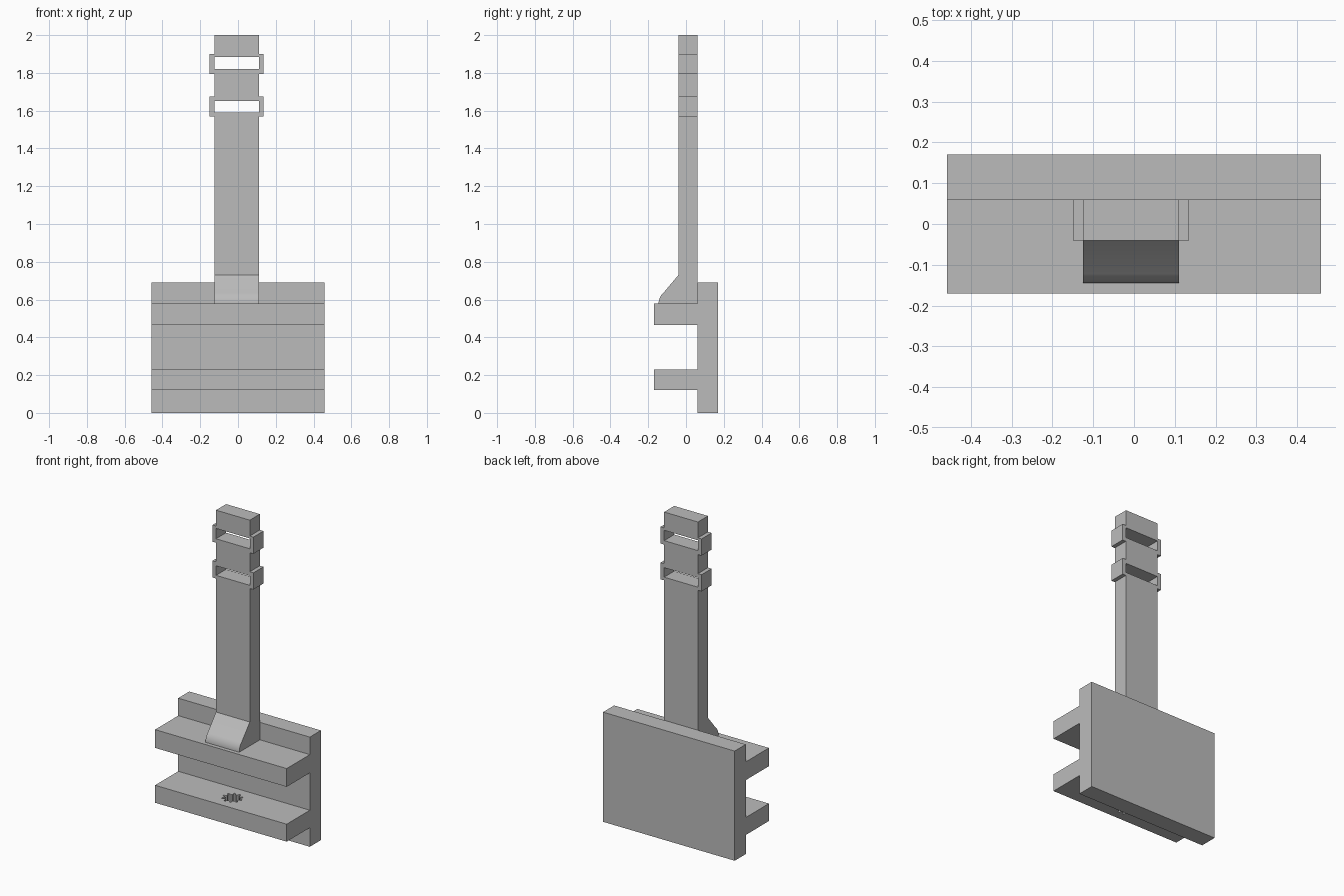
import bpy, bmesh, math
from mathutils import Vector

cube = bpy.data.objects.get("Cube")
if cube:
    bpy.data.objects.remove(cube, do_unlink=True)

grey = bpy.data.materials.new("plain_grey")
grey.use_nodes = True
grey.diffuse_color = (0.5, 0.5, 0.5, 1)
grey.node_tree.nodes["Principled BSDF"].inputs["Base Color"].default_value = (0.5, 0.5, 0.5, 1)


def prism(name, outline, axis, start, end):
    """Extrude a flat outline along x, y or z."""
    place = {"x": lambda a, b: (start, a, b),
             "y": lambda a, b: (a, start, b),
             "z": lambda a, b: (a, b, start)}[axis]
    shift = Vector([(end - start) * (axis == k) for k in "xyz"])
    bm = bmesh.new()
    face = bm.faces.new([bm.verts.new(place(a, b)) for a, b in outline])
    grown = bmesh.ops.extrude_face_region(bm, geom=[face])["geom"]
    verts = [g for g in grown if isinstance(g, bmesh.types.BMVert)]
    bmesh.ops.translate(bm, verts=verts, vec=shift)
    bmesh.ops.recalc_face_normals(bm, faces=bm.faces)
    mesh = bpy.data.meshes.new(name)
    bm.to_mesh(mesh)
    bm.free()
    mesh.materials.append(grey)
    obj = bpy.data.objects.new(name, mesh)
    bpy.context.collection.objects.link(obj)
    return obj


def activate(obj):
    bpy.ops.object.select_all(action="DESELECT")
    obj.select_set(True)
    bpy.context.view_layer.objects.active = obj


def cut(obj, cutter):
    """Subtract the cutter, then remove it."""
    cutter.hide_render = True
    mod = obj.modifiers.new("cut", "BOOLEAN")
    mod.operation = "DIFFERENCE"
    mod.solver = "EXACT"
    mod.object = cutter
    activate(obj)
    bpy.ops.object.modifier_apply(modifier=mod.name)
    bpy.data.objects.remove(cutter, do_unlink=True)


# Back plate with two forward shelves, one side profile
back, inner, front = 0.17, 0.06, -0.17
profile = [(back, 0), (back, 0.69), (inner, 0.69)]
for top, bottom in ((0.58, 0.465), (0.23, 0.12)):
    profile += [(inner, top), (front, top), (front, bottom), (inner, bottom)]
profile.append((inner, 0))
bracket = prism("shelf_bracket", profile, "x", -0.458, 0.458)

# Toothed hole through the lower shelf
teeth = 10
hole = []
for i in range(teeth * 4):
    r = 0.062 if i % 4 < 2 else 0.042
    a = math.tau * i / (teeth * 4)
    hole.append((r * math.cos(a), -0.055 + r * math.sin(a)))
cut(bracket, prism("hole_cutter", hole, "z", 0.05, 0.3))

# Upright post, widened around each strap slot
left, right, lip = -0.125, 0.11, 0.025
loops = [(1.57, 1.675), (1.795, 1.9)]
right_side = [(right, 0.58)]
left_side = [(left, 0.58)]
for low, high in loops:
    right_side += [(right, low), (right + lip, low), (right + lip, high), (right, high)]
    left_side += [(left, low), (left - lip, low), (left - lip, high), (left, high)]
right_side.append((right, 2))
left_side.append((left, 2))
post = prism("post", right_side + left_side[::-1], "y", -0.04, 0.06)

# Strap slots
for low, high in ((1.59, 1.65), (1.82, 1.885)):
    slot = [(left, low), (right, low), (right, high), (left, high)]
    cut(post, prism("slot_cutter", slot, "y", -0.2, 0.2))

# Sloped foot with a rounded toe
foot = [(-0.04, 0.58), (-0.04, 0.73)]
for i in range(9):
    a = math.radians(45 * (1 - i / 8))
    foot.append((-0.045 - 0.1 * math.cos(a), 0.58 + 0.085 * math.sin(a)))
gusset = prism("post_foot", foot, "x", left, right)
activate(gusset)
bpy.ops.object.shade_smooth_by_angle(angle=math.radians(25))
